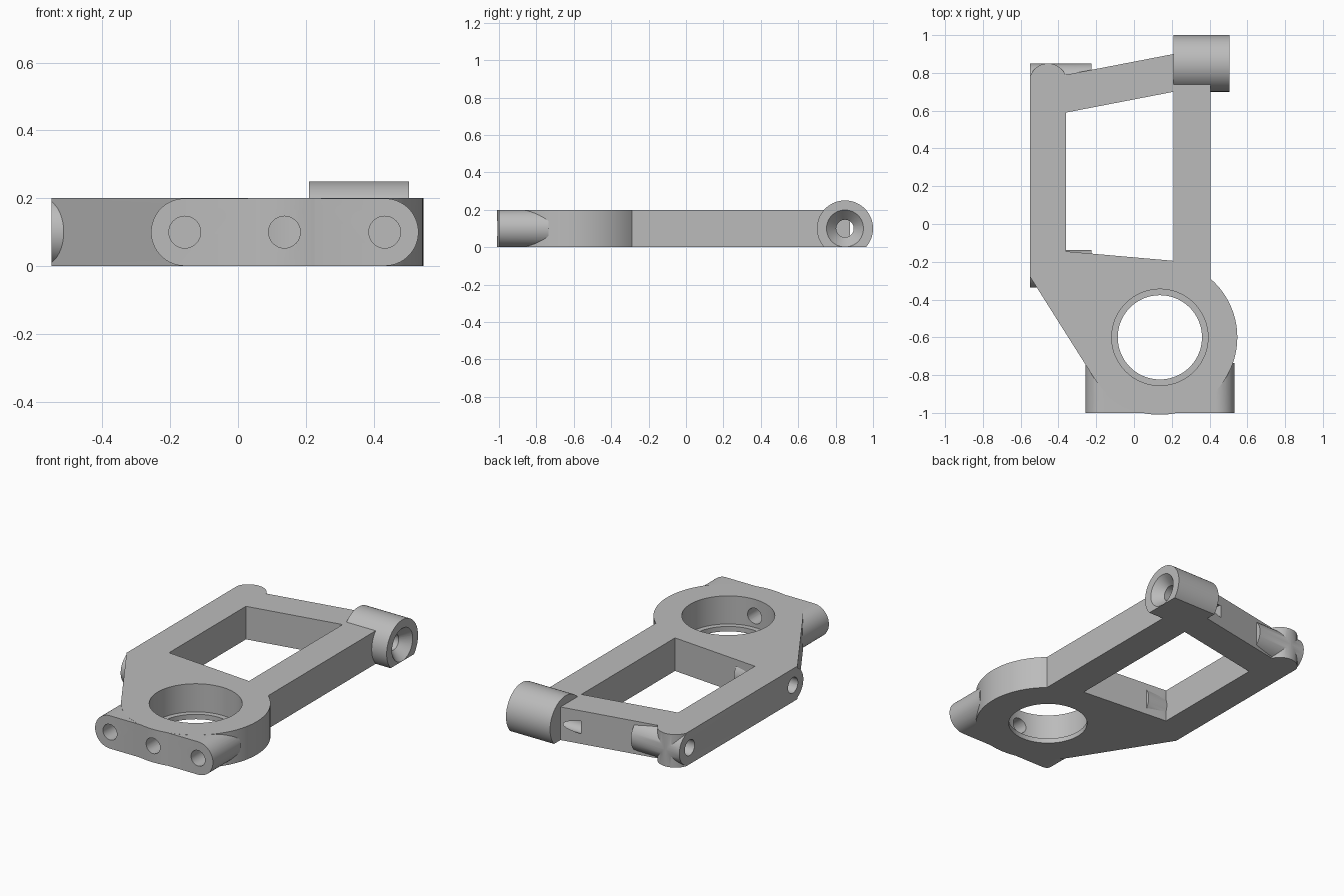
import bpy, bmesh
from math import radians, cos, sin, pi
from mathutils import Matrix, Vector

if "Cube" in bpy.data.objects:
    bpy.data.objects.remove(bpy.data.objects["Cube"], do_unlink=True)

T = 0.2            # plate thickness
MID = T / 2
ROD = 0.0995       # radius of the rounded bosses
HOLE = 0.047       # radius of the drilled holes
RING = (0.137, -0.6)

grey = bpy.data.materials.new("machined grey")
grey.use_nodes = True
colour = (0.5, 0.5, 0.5, 1)
grey.diffuse_color = colour
grey.node_tree.nodes["Principled BSDF"].inputs["Base Color"].default_value = colour


def add(name, bm):
    bmesh.ops.recalc_face_normals(bm, faces=bm.faces)
    mesh = bpy.data.meshes.new(name)
    bm.to_mesh(mesh)
    bm.free()
    mesh.materials.append(grey)
    ob = bpy.data.objects.new(name, mesh)
    bpy.context.collection.objects.link(ob)
    return ob


def arc(centre, r, start, end, n):
    angles = [radians(start + (end - start) * i / n) for i in range(n + 1)]
    return [(centre[0] + r * cos(a), centre[1] + r * sin(a)) for a in angles]


def prism(name, points, low, high, along_y=False):
    """Extrude an outline along z, or an x-z outline along y."""
    bm = bmesh.new()
    place = (lambda p: (p[0], low, p[1])) if along_y else (lambda p: (p[0], p[1], low))
    face = bm.faces.new([bm.verts.new(place(p)) for p in points])
    top = bmesh.ops.extrude_face_region(bm, geom=[face])["geom"]
    shift = Vector((0, high - low, 0) if along_y else (0, 0, high - low))
    bmesh.ops.translate(bm, vec=shift, verts=[v for v in top if isinstance(v, bmesh.types.BMVert)])
    return add(name, bm)


def rod(name, start, end, r1, r2=None, n=64, floor=False):
    """Cylinder or cone between two points, optionally cut flat at the ground."""
    a, b = Vector(start), Vector(end)
    bm = bmesh.new()
    turn = (b - a).to_track_quat("Z", "Y").to_matrix().to_4x4()
    bmesh.ops.create_cone(bm, cap_ends=True, segments=n, radius1=r1,
                          radius2=r1 if r2 is None else r2, depth=(b - a).length,
                          matrix=Matrix.Translation((a + b) / 2) @ turn)
    if floor:
        cut = bmesh.ops.bisect_plane(bm, geom=bm.verts[:] + bm.edges[:] + bm.faces[:],
                                     plane_co=(0, 0, 0), plane_no=(0, 0, -1), clear_outer=True)
        bmesh.ops.holes_fill(bm, edges=[e for e in bm.edges if e.is_boundary])
    return add(name, bm)


def combine(body, tool, operation):
    tool.hide_render = True
    mod = body.modifiers.new(tool.name, "BOOLEAN")
    mod.operation = operation
    mod.solver = "EXACT"
    mod.object = tool
    bpy.context.view_layer.objects.active = body
    bpy.ops.object.modifier_apply(modifier=mod.name)
    bpy.data.objects.remove(tool, do_unlink=True)


# Plate outline: ring end, right rail, slanted rear arm, rounded corner, left rail
outline = arc(RING, 0.41, 212, 409.2, 56)
outline += [(0.405, 0.85), (0.3, 0.9), (0.21, 0.9), (-0.36, 0.79)]
outline += arc((-0.455, 0.75), 0.1, 18, 162, 24)
outline += [(-0.55, -0.28)]
body = prism("bracket_frame", outline, 0, T)

# Window between the rails
window = [(-0.36, 0.59), (0.21, 0.7), (0.21, -0.195), (-0.36, -0.145)]
combine(body, prism("window_cutter", window, -0.1, T + 0.1), "DIFFERENCE")

# Round-ended front bar
bar = arc((0.433, MID), ROD, -90, 90, 32) + arc((-0.157, MID), ROD, 90, 270, 32)
combine(body, prism("front_bar", bar, -1, -0.735, along_y=True), "UNION")

# Side bosses on the left rail and the large rear boss
SIDES = (0.75, -0.237)
for y in SIDES:
    combine(body, rod("side_boss", (-0.55, y, MID), (-0.225, y, MID), ROD), "UNION")
combine(body, rod("rear_boss", (0.21, 0.85, MID), (0.505, 0.85, MID), 0.15, n=96, floor=True), "UNION")

# Stepped bore through the ring
combine(body, rod("bore_cutter", (*RING, 0.03), (*RING, T + 0.1), 0.255, n=96), "DIFFERENCE")
combine(body, rod("lip_cutter", (*RING, -0.1), (*RING, 0.1), 0.223, n=96), "DIFFERENCE")

# Drilled holes: front bar (the middle one reaches the bore) and side bosses
for x, depth in ((-0.157, -0.8), (RING[0], -0.7), (0.433, -0.8)):
    combine(body, rod("front_hole", (x, -1.1, MID), (x, depth, MID), HOLE, n=32), "DIFFERENCE")
for y in SIDES:
    combine(body, rod("side_hole", (-0.65, y, MID), (-0.32, y, MID), HOLE, n=32), "DIFFERENCE")

# Countersunk hole in the rear boss, running out through the arm
combine(body, rod("rear_hole", (0.09, 0.85, MID), (0.6, 0.85, MID), HOLE, n=32), "DIFFERENCE")
combine(body, rod("countersink", (0.435, 0.85, MID), (0.515, 0.85, MID), 0.035, 0.108), "DIFFERENCE")

# Smooth curved walls, sharp edges
bpy.ops.object.select_all(action="DESELECT")
body.select_set(True)
bpy.context.view_layer.objects.active = body
bpy.ops.object.shade_smooth_by_angle(angle=radians(25))
